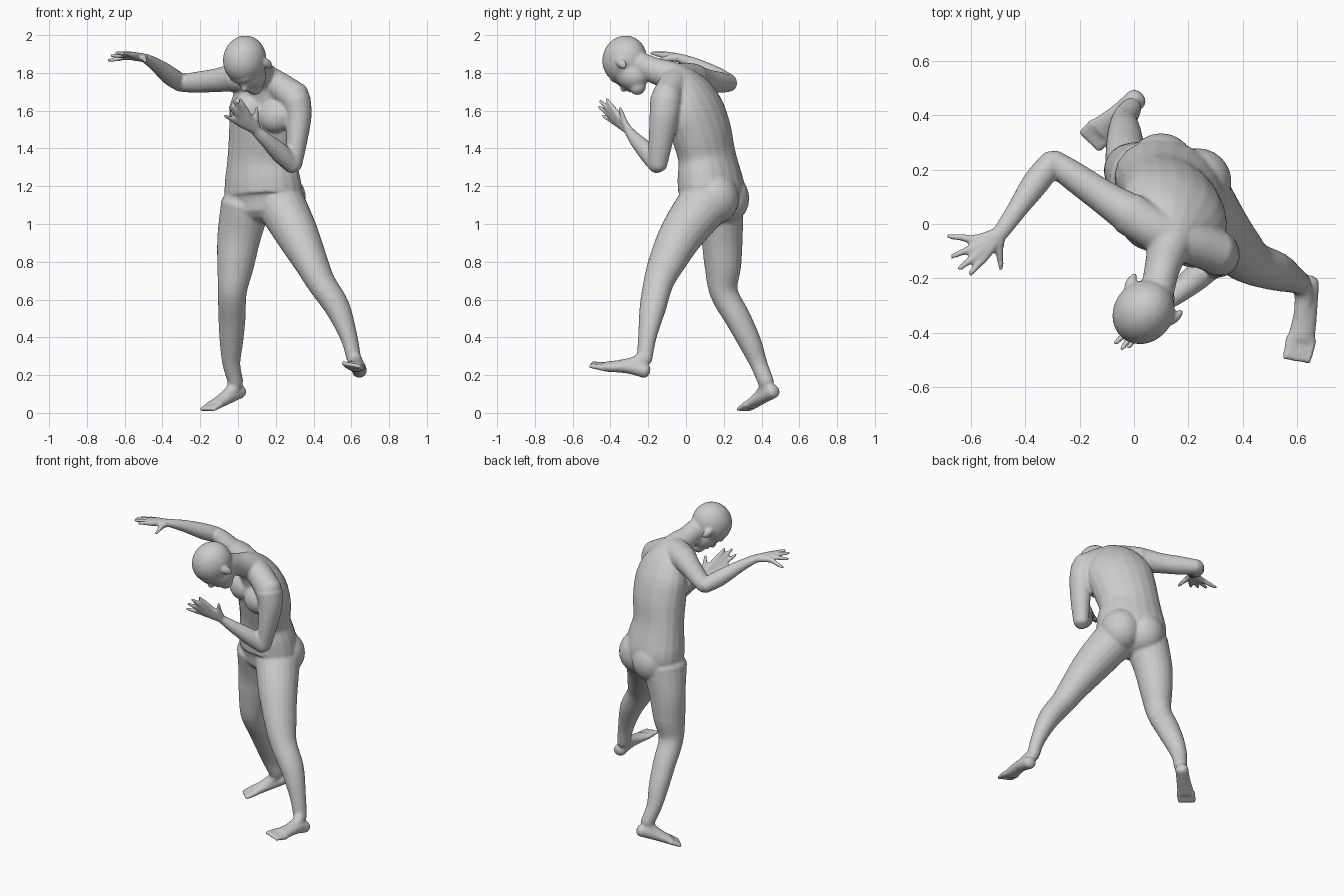
import bpy, bmesh, math
from mathutils import Vector, Matrix

bm = bmesh.new()


def limb(rows, side, cap=0.7, sides=20, steps=4):
    """Closed tube through rows (x, y, z, side radius, depth radius), with rounded ends."""
    rows = [Vector(r) for r in rows]
    pad = [rows[0] * 2 - rows[1]] + rows + [rows[-1] * 2 - rows[-2]]
    fine = []
    for a, b, c, d in zip(pad, pad[1:], pad[2:], pad[3:]):
        for k in range(steps):
            t = k / steps
            fine.append((b * 2 + (c - a) * t + (a * 2 - b * 5 + c * 4 - d) * t * t
                         + (b * 3 - a - c * 3 + d) * t ** 3) * 0.5)
    fine.append(rows[-1])
    cen = [Vector(r[:3]) for r in fine]
    last = len(fine) - 1
    sections = []
    for i, r in enumerate(fine):
        t = (cen[min(i + 1, last)] - cen[max(i - 1, 0)]).normalized()
        sections.append((cen[i], t, r[3], r[4]))

    def dome(sec, sign):
        p, t, a, b = sec
        return [(p + t * sign * min(a, b) * cap * math.sin(q), t, a * math.cos(q), b * math.cos(q))
                for q in map(math.radians, (30, 55, 80))]
    sections = dome(sections[0], -1)[::-1] + sections + dome(sections[-1], 1)
    rings = []
    for p, t, a, b in sections:
        u = Vector(side)
        u = (u - t * u.dot(t)).normalized()
        v = t.cross(u)
        rings.append([bm.verts.new(p + u * a * math.cos(q) + v * b * math.sin(q))
                      for q in (math.tau * k / sides for k in range(sides))])
    for lo, hi in zip(rings, rings[1:]):
        for k in range(sides):
            j = (k + 1) % sides
            bm.faces.new((lo[k], lo[j], hi[j], hi[k]))
    bm.faces.new(rings[0][::-1])
    bm.faces.new(rings[-1])


def ball(center, radii, axes=((1, 0, 0), (0, 1, 0), (0, 0, 1))):
    """Ellipsoid with radii along three given axes."""
    m = Matrix([Vector(a) * r for a, r in zip(axes, radii)]).transposed().to_4x4()
    bmesh.ops.create_uvsphere(bm, u_segments=24, v_segments=16, radius=1,
                              matrix=Matrix.Translation(center) @ m)


def hand(wrist, fingers, side):
    """Each finger runs wrist -> knuckle -> tip; together they form the palm."""
    for knuckle, tip in fingers:
        k, t = Vector(knuckle), Vector(tip)
        limb([(*wrist, .024, .022), (*k, .018, .017), (*k.lerp(t, .55), .0135, .0135),
              (*t, .010, .010)], side, sides=12)


def foot(ankle, heel, bridge, front, tip, side):
    """Heel-to-ball sole, instep and five toes."""
    s = Vector(side).normalized()
    front, tip = Vector(front), Vector(tip)
    limb([(*heel, .04, .038), (*bridge, .042, .036), (*front, .052, .026)], side)
    limb([(*ankle, .036, .042), (*Vector(bridge).lerp(Vector(ankle), .35), .036, .036),
          (*front, .04, .022)], side)
    for i in range(5):
        off = s * (i - 2) * .021
        limb([(*(front + off), .016, .018), (*(tip + off), .0125, .012)], side, sides=10)


hip_side = (.88, -.45, -.04)

# torso and neck
limb([(.135, .12, 1.09, .19, .13), (.135, .135, 1.16, .215, .165), (.13, .125, 1.25, .208, .16),
      (.125, .11, 1.36, .188, .143), (.14, .08, 1.49, .198, .148), (.15, .04, 1.61, .205, .14),
      (.145, .0, 1.70, .17, .115), (.13, -.07, 1.775, .09, .085), (.105, -.16, 1.81, .066, .07),
      (.085, -.25, 1.845, .062, .068)], (.88, -.43, -.17))

# shoulder girdle, chest and seat
limb([(.13, -.05, 1.775, .08, .075), (.21, -.07, 1.735, .08, .075), (.305, -.105, 1.665, .08, .085)],
     (0, 1, 0))
limb([(.13, -.05, 1.775, .08, .075), (.06, -.01, 1.775, .08, .08), (-.02, .04, 1.775, .08, .075)],
     (0, 1, 0))
for p in ((.045, -.03, 1.60), (.195, -.09, 1.57)):
    ball(p, (.095, .065, .085), ((.9, -.43, 0), (.43, .9, 0), (0, 0, 1)))
for p in ((.10, .21, 1.135), (.235, .155, 1.135)):
    ball(p, (.125, .125, .135))

# legs
limb([(.23, .09, 1.10, .13, .14), (.31, -.02, .95, .115, .12), (.385, -.10, .80, .09, .10),
      (.44, -.145, .69, .075, .082), (.525, -.175, .56, .066, .072), (.587, -.205, .40, .045, .05),
      (.615, -.22, .28, .037, .042)], hip_side)
limb([(.04, .17, 1.10, .13, .14), (.005, .19, .93, .117, .11), (-.013, .195, .78, .098, .098),
      (-.03, .20, .64, .077, .075), (-.032, .275, .50, .073, .068), (-.035, .34, .37, .062, .06),
      (-.035, .385, .26, .048, .046), (-.012, .425, .16, .04, .043)], hip_side)

# feet
foot((.615, -.22, .29), (.643, -.215, .222), (.635, -.31, .245), (.617, -.425, .245),
     (.60, -.50, .255), (.97, -.17, -.17))
foot((-.012, .425, .16), (.01, .462, .115), (-.05, .405, .085), (-.12, .345, .045),
     (-.162, .305, .018), (.72, -.69, 0))

# arms
limb([(.305, -.105, 1.66, .08, .085), (.32, -.115, 1.57, .07, .078), (.31, -.135, 1.43, .055, .064),
      (.292, -.15, 1.31, .046, .05)], (1, 0, 0))
limb([(.292, -.15, 1.31, .047, .047), (.225, -.20, 1.375, .052, .05), (.15, -.265, 1.445, .038, .036),
      (.10, -.30, 1.49, .031, .025)], (.4, -.4, .8))
limb([(-.02, .04, 1.775, .075, .075), (-.12, .105, 1.76, .062, .062), (-.22, .175, 1.75, .056, .055),
      (-.30, .23, 1.745, .046, .046)], (0, 0, 1))
limb([(-.30, .23, 1.745, .047, .046), (-.36, .155, 1.785, .05, .05), (-.43, .055, 1.84, .037, .038),
      (-.49, -.03, 1.878, .024, .031)], (0, 0, 1))

# hands: thumb first, then index to little finger
hand((-.49, -.03, 1.878), [((-.497, -.085, 1.878), (-.49, -.165, 1.86)),
                           ((-.545, -.115, 1.893), (-.605, -.185, 1.905)),
                           ((-.562, -.10, 1.895), (-.645, -.165, 1.905)),
                           ((-.575, -.08, 1.893), (-.672, -.12, 1.89)),
                           ((-.582, -.055, 1.885), (-.685, -.045, 1.865))], (0, 0, 1))
hand((.10, -.30, 1.49), [((.095, -.325, 1.54), (.10, -.35, 1.615)),
                         ((.047, -.37, 1.59), (.01, -.42, 1.66)),
                         ((.027, -.38, 1.578), (-.02, -.455, 1.652)),
                         ((.012, -.383, 1.56), (-.045, -.46, 1.62)),
                         ((.0, -.375, 1.538), (-.07, -.44, 1.573))], (1, 0, 0))

# head, bowed and turned: left / face / crown directions
left = Vector((.79, -.61, 0)).normalized()
face = Vector((-.29, -.375, -.88)).normalized()
crown = face.cross(left)
axes = (left, face, crown)


def on_head(l, f, c, radii):
    ball(Vector((.035, -.325, 1.87)) + left * l + face * f + crown * c, radii, axes)


on_head(0, 0, 0, (.11, .13, .121))          # skull
on_head(0, .045, -.075, (.082, .085, .10))  # cheeks
on_head(0, .085, -.145, (.045, .045, .042))  # chin
on_head(0, .105, -.01, (.065, .03, .025))   # brow
on_head(0, .132, -.068, (.018, .026, .022))  # nose tip
on_head(0, .118, -.045, (.012, .025, .04))  # nose bridge
on_head(0, .118, -.108, (.028, .02, .016))  # lips
for sign in (-1, 1):
    on_head(sign * .108, -.01, -.065, (.014, .024, .038))  # ears

# one continuous skin
bmesh.ops.recalc_face_normals(bm, faces=bm.faces)
mesh = bpy.data.meshes.new("body")
bm.to_mesh(mesh)
bm.free()
body = bpy.data.objects.new("body", mesh)
bpy.context.collection.objects.link(body)
fuse = body.modifiers.new("fuse", 'REMESH')
fuse.mode = 'VOXEL'
fuse.voxel_size = .008
fuse.use_smooth_shade = True
soften = body.modifiers.new("soften", 'SMOOTH')
soften.factor = .5
soften.iterations = 6
